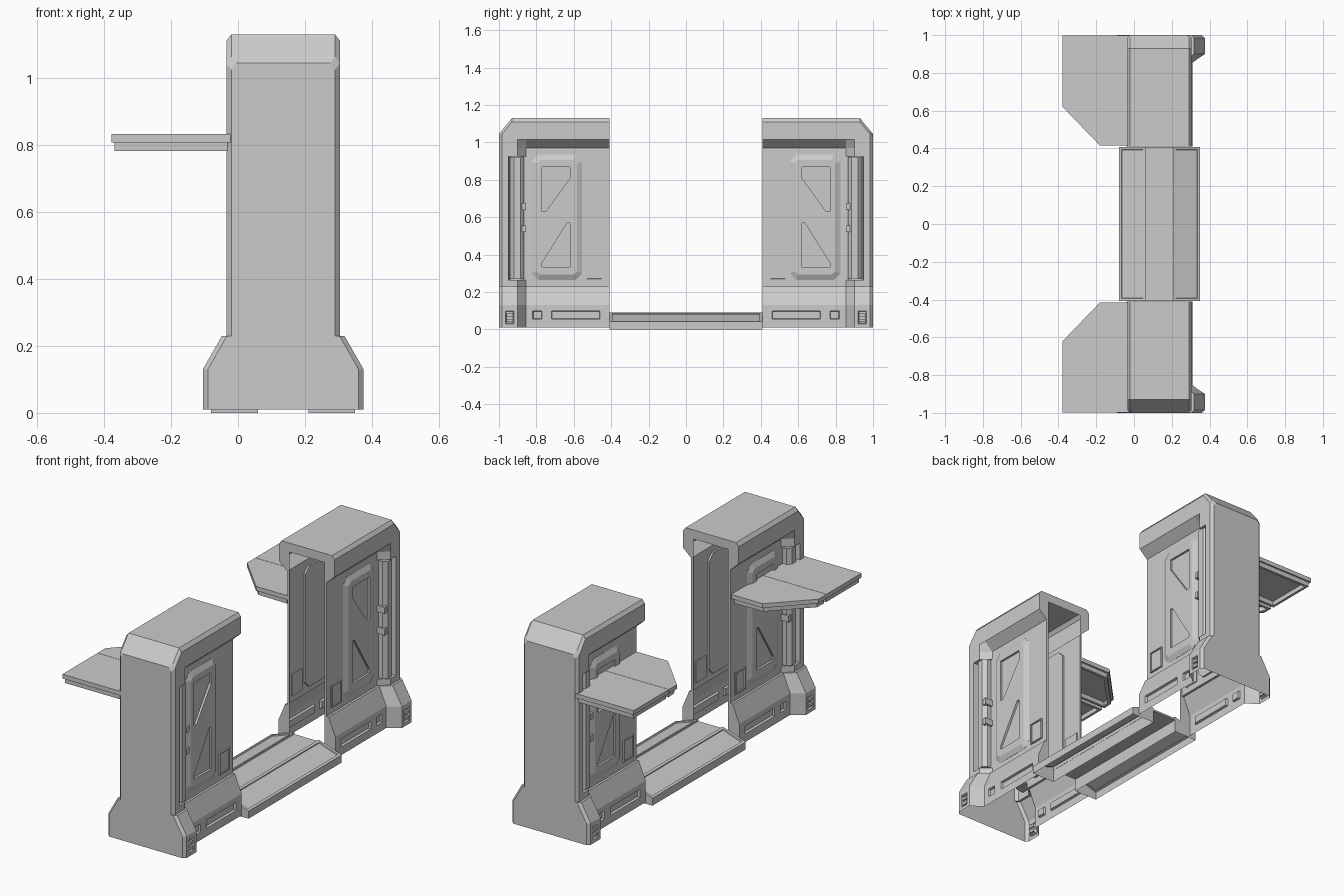
import bpy, bmesh
from mathutils import Vector

if "Cube" in bpy.data.objects:
    bpy.data.objects.remove(bpy.data.objects["Cube"])

CX = 0.135  # pillar centre line in x; pillar parts are modelled around it


def prism(bm, pts, axis, a, b):
    """Extrude a 2D outline along an axis from a to b; returns the face at b."""
    def co(p, t):
        return {'x': (t, p[0], p[1]), 'y': (p[0], t, p[1]), 'z': (p[0], p[1], t)}[axis]
    lo = [bm.verts.new(co(p, a)) for p in pts]
    hi = [bm.verts.new(co(p, b)) for p in pts]
    n = len(pts)
    faces = [bm.faces.new(lo), bm.faces.new(hi)]
    for i in range(n):
        j = (i + 1) % n
        faces.append(bm.faces.new((lo[i], lo[j], hi[j], hi[i])))
    bmesh.ops.recalc_face_normals(bm, faces=faces)
    return faces[1]


def rect(a0, a1, b0, b1):
    return [(a0, b0), (a1, b0), (a1, b1), (a0, b1)]


def octagon(a0, a1, b0, b1, c):
    return [(a0 + c, b0), (a1 - c, b0), (a1, b0 + c), (a1, b1 - c),
            (a1 - c, b1), (a0 + c, b1), (a0, b1 - c), (a0, b0 + c)]


def inset(bm, face, t, d=0.0):
    bmesh.ops.inset_individual(bm, faces=[face], thickness=t, depth=d)


def finish(name, bm, x=CX, axes=(True, True, False)):
    me = bpy.data.meshes.new(name)
    bm.to_mesh(me)
    bm.free()
    ob = bpy.data.objects.new(name, me)
    ob.location.x = x
    bpy.context.collection.objects.link(ob)
    if any(axes):
        m = ob.modifiers.new("Mirror", 'MIRROR')
        m.use_axis = axes
        m.merge_threshold = 0.0005
    return ob


# Pillar shell: lofted half profile, open at the bottom and at the inner doorway
def section(y, mid=0.0, rec=False, end=False):
    """Half profile (u, z) at y: mid=1 is the recessed wall, mid=0 the outer post."""
    foot, wall = 0.24 - 0.065 * mid, 0.17 - 0.05 * mid
    slot = 0.12 if rec else wall
    top = 1.13 - max(0, y - 0.93) / 0.07 * 0.085
    ch = 0.015 if end else 0
    pr = [(foot, .01), (foot, .03), (foot, .055), (foot, .10), (foot, .13),
          (wall + .013, .23), (wall, .23), (wall, .265), (slot, .265), (slot, .925),
          (wall, .925), (wall, .97), (.17, 1.015), (.17, top - .02), (.155, top), (0, top)]
    return [(max(0, u - ch) if u else 0, y, z) for u, z in pr]


doorway = [(0.107 if u else 0, 0.41, min(z, 1.08)) for u, y, z in section(.41, 1)]
loft = [doorway]
loft += [section(y, 1) for y in (.41, .46, .72, .77, .82, .855)]
loft += [section(y, 0, True) for y in (.9, .92, .93, .945)]
loft += [section(y) for y in (.95, .965, .985)] + [section(1.0, end=True)]
bm = bmesh.new()
rows = [[bm.verts.new(p) for p in s] for s in loft]
for r0, r1 in zip(rows, rows[1:]):
    for i in range(len(r0) - 1):
        bm.faces.new((r0[i], r1[i], r1[i + 1], r0[i + 1]))
# outer end wall
last = rows[-1]
for i in range(len(last) - 2):
    a, b = last[i], last[i + 1]
    bm.faces.new((a, bm.verts.new((0, 1, a.co.z)), bm.verts.new((0, 1, b.co.z)), b))
bmesh.ops.remove_doubles(bm, verts=bm.verts, dist=0.0004)
bmesh.ops.dissolve_degenerate(bm, edges=bm.edges, dist=0.0003)
bmesh.ops.recalc_face_normals(bm, faces=bm.faces)
ref = max(bm.faces, key=lambda f: f.calc_center_median().z)
if ref.normal.z < 0:
    bmesh.ops.reverse_faces(bm, faces=bm.faces)
# recessed slots in the plinth and the foot
for y0, y1, z0, z1 in ((.46, .72, .055, .1), (.77, .82, .055, .1), (.92, .965, .03, .1)):
    hit = [f for f in bm.faces if f.normal.x > .9
           and y0 < f.calc_center_median().y < y1 and z0 < f.calc_center_median().z < z1]
    bmesh.ops.inset_region(bm, faces=hit, thickness=.005, depth=-.012)
finish("pillar_shell", bm)

# Raised wall panel with two angled cut-outs
bm = bmesh.new()
front = prism(bm, octagon(.555, .825, .265, .935, .035), 'x', .11, .121)
inset(bm, front, .03, .014)
panel = finish("wall_panel", bm, axes=(False,) * 3)
cut = bmesh.new()
prism(cut, [(.77, .87), (.62, .87), (.62, .81), (.75, .63), (.77, .63)], 'x', .123, .16)
prism(cut, [(.62, .57), (.62, .335), (.77, .335), (.77, .355), (.635, .57)], 'x', .123, .16)
cutter = finish("panel_cutter", cut, axes=(False,) * 3)
cutter.hide_render = True
mod = panel.modifiers.new("Cut", 'BOOLEAN')
mod.operation, mod.object, mod.solver = 'DIFFERENCE', cutter, 'EXACT'
bpy.context.view_layer.objects.active = panel
bpy.ops.object.modifier_apply(modifier="Cut")
bpy.data.objects.remove(cutter)
panel.modifiers.new("Mirror", 'MIRROR').use_axis = (True, True, False)

# Small access hatch beside the doorway
bm = bmesh.new()
hatch = prism(bm, rect(.445, .535, .265, .385), 'x', .115, .128)
inset(bm, hatch, .008)
inset(bm, hatch, .001, -.006)
finish("access_hatch", bm)

# Vertical light bar in the post, with its clips
bm = bmesh.new()
prism(bm, [(.115, .865), (.145, .865), (.165, .885), (.165, .92), (.145, .94), (.115, .94)],
      'z', .27, .92)
finish("light_bar", bm)
bm = bmesh.new()
for z in (.52, .64):
    prism(bm, rect(.855, .878, z, z + .035), 'x', .115, .165)
finish("bar_clips", bm)

# Ribs inside the foot notch
bm = bmesh.new()
for z in (.04, .07):
    prism(bm, rect(.925, .96, z, z + .016), 'x', .22, .238)
finish("foot_ribs", bm)

# Side shelves on the rear: two plates each, hollow with a rim below
bm = bmesh.new()
for outline in (rect(-.378, .013, .692, .998),
                [(.013, .415), (-.18, .415), (-.378, .62), (-.378, .69), (.013, .69)]):
    under = prism(bm, outline, 'z', .832, .808)
    inset(bm, under, .013)
    inset(bm, under, .0005, .026)
    inset(bm, under, .02)
    inset(bm, under, .0005, -.025)
finish("side_shelf", bm, x=0, axes=(False, True, False))

# Floor bridge: hollow ramps with sunken treads and a flat middle deck
bm = bmesh.new()
prism(bm, [(.075, 0), (.075, .09), (.215, .042), (.215, 0)], 'y', -.408, .408)
bm.normal_update()
bmesh.ops.delete(bm, geom=[f for f in bm.faces if f.normal.z < -.9], context='FACES_ONLY')
tread = max(bm.faces, key=lambda f: f.normal.z)
inset(bm, tread, .02)
inset(bm, tread, .002, -.006)
finish("bridge_ramps", bm)
bm = bmesh.new()
prism(bm, rect(-.076, .076, .07, .08), 'y', -.408, .408)
finish("bridge_deck", bm, axes=(False,) * 3)
# the ramps already span both sides in y, so mirror them in x only
bpy.data.objects["bridge_ramps"].modifiers["Mirror"].use_axis = (True, False, False)
